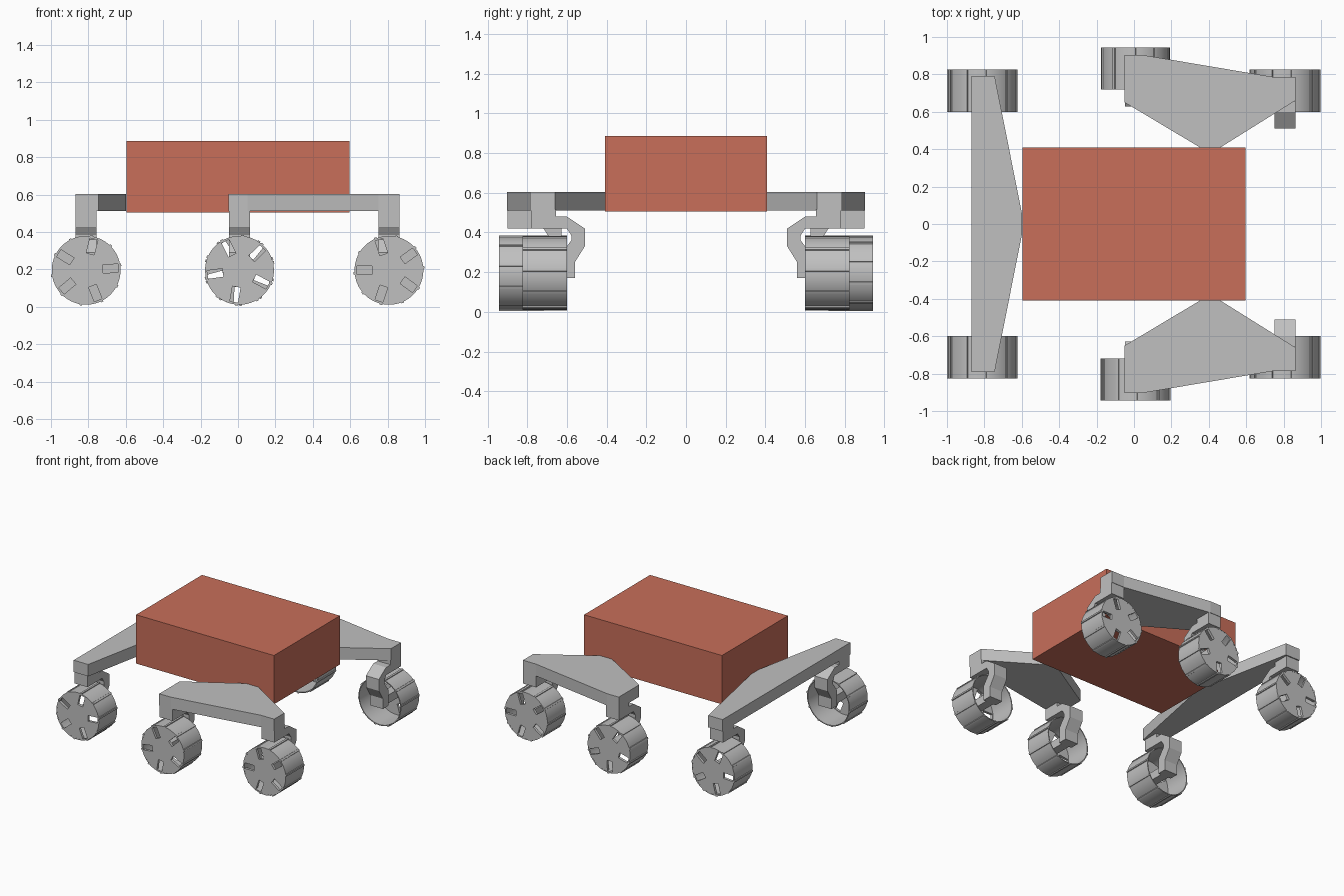
import bpy, bmesh, math
from mathutils import Matrix, Vector

if "Cube" in bpy.data.objects:
    bpy.data.objects.remove(bpy.data.objects["Cube"], do_unlink=True)


def material(name, rgb):
    m = bpy.data.materials.new(name)
    m.use_nodes = True
    m.diffuse_color = (*rgb, 1)
    m.node_tree.nodes["Principled BSDF"].inputs["Base Color"].default_value = (*rgb, 1)
    return m


GREY = material("light grey", (0.53, 0.53, 0.53))
RED = material("brick red", (0.58, 0.158, 0.102))

# Columns say where profile x, profile y and the extrusion point to
ALONG_X = Matrix(((0, 0, 1, 0), (1, 0, 0, 0), (0, 1, 0, 0), (0, 0, 0, 1)))
ALONG_Y = Matrix(((1, 0, 0, 0), (0, 0, -1, 0), (0, 1, 0, 0), (0, 0, 0, 1)))
ALONG_Z = Matrix.Identity(4)


def extrude(name, loops, depth, centre, axis, mat=GREY, smooth=False):
    """Extrude an outline, with further loops as holes, about its centre."""
    cu = bpy.data.curves.new(name, "CURVE")
    cu.dimensions, cu.fill_mode, cu.extrude = "2D", "BOTH", depth / 2
    for loop in loops:
        sp = cu.splines.new("POLY")
        sp.points.add(len(loop) - 1)
        for p, (a, b) in zip(sp.points, loop):
            p.co = (a, b, 0, 1)
        sp.use_cyclic_u = True
    tmp = bpy.data.objects.new(name + "_curve", cu)
    me = bpy.data.meshes.new_from_object(tmp)
    bpy.data.objects.remove(tmp)
    bpy.data.curves.remove(cu)
    me.name = name
    me.transform(Matrix.Translation(centre) @ axis)
    bm = bmesh.new()
    bm.from_mesh(me)
    bmesh.ops.remove_doubles(bm, verts=bm.verts, dist=1e-5)
    bmesh.ops.recalc_face_normals(bm, faces=bm.faces)
    for f in bm.faces:
        f.smooth = smooth
    bm.to_mesh(me)
    bm.free()
    if smooth:
        me.set_sharp_from_angle(angle=math.radians(25))
    me.materials.clear()
    me.materials.append(mat)
    ob = bpy.data.objects.new(name, me)
    bpy.context.collection.objects.link(ob)
    return ob


def box(name, lo, hi, mat=GREY):
    c = [(a + b) / 2 for a, b in zip(lo, hi)]
    w, d = (hi[0] - lo[0]) / 2, (hi[1] - lo[1]) / 2
    return extrude(name, [[(-w, -d), (w, -d), (w, d), (-w, d)]], hi[2] - lo[2], c, ALONG_Z, mat)


def polar(r, deg):
    return (r * math.cos(math.radians(deg)), r * math.sin(math.radians(deg)))


def circle(r, n=60):
    return [polar(r, 360 * i / n) for i in range(n)]


def slot(deg, r0, r1, half):
    d, n = Vector(polar(1, deg)), Vector(polar(1, deg + 90))
    return [tuple(d * r + n * s) for r, s in ((r0, -half), (r1, -half), (r1, half), (r0, half))]


R, R_IN, WHEEL_Z = 0.184, 0.177, 0.195


def wheel(name, x, y_in, y_out, side, deg):
    # Rim with ten low tread ridges
    tread = []
    for k in range(10):
        a = deg + 5 + 36 * k
        tread += [polar(R, a - 2.5), polar(R + 0.006, a - 2), polar(R + 0.006, a + 2), polar(R, a + 2.5)]
        tread += [polar(R, a + 6 * j) for j in range(1, 6)]
    mid = (x, side * (y_in + y_out) / 2, WHEEL_Z)
    extrude(name + "_rim", [tread, circle(R_IN)], y_out - y_in, mid, ALONG_Y, smooth=True)
    # Outer disc with five radial slots
    slots = [slot(deg + 72 * k, 0.09, 0.172, 0.022) for k in range(5)]
    extrude(name + "_disc", [circle(R_IN + 0.003)] + slots, 0.02,
            (x, side * (y_out - 0.0105), WHEEL_Z), ALONG_Y, smooth=True)


# Bent strut from the arm round to the inside of the wheel, as (y, z)
STRUT = [(0.70, 0.48), (0.60, 0.48), (0.51, 0.42), (0.51, 0.33), (0.56, 0.25), (0.56, 0.17),
         (0.63, 0.17), (0.63, 0.29), (0.578, 0.36), (0.578, 0.385), (0.60, 0.42), (0.70, 0.42)]


def leg(name, x, shift, side, deg):
    h = 0.056
    ya, yb = sorted((side * (0.655 + shift), side * (0.782 + shift)))
    box(name + "_mount", (x - h, ya, 0.42), (x + h, yb, 0.515))
    extrude(name + "_strut", [[(side * (y + shift), z) for y, z in STRUT]], 2 * h,
            (x, 0, 0), ALONG_X)
    y0, y1 = sorted((side * (0.60 + shift), side * (0.81 + shift)))
    box(name + "_axle", (x - h * 0.6, y0, 0.17), (x + h * 0.6, y1, 0.235))
    wheel(name + "_wheel", x, 0.6 + shift, 0.825 + shift, side, deg)


# Body
box("body", (-0.597, -0.408, 0.505), (0.597, 0.408, 0.887), RED)

# Rear cross arm
extrude("rear_arm", [[(-0.87, -0.79), (-0.745, -0.79), (-0.598, -0.05), (-0.598, 0.05),
                      (-0.745, 0.79), (-0.87, 0.79)]], 0.093, (0, 0, 0.5575), ALONG_Z)

# Side arms, mirrored
SIDE_ARM = [(-0.05, 0.903), (0.05, 0.903), (0.75, 0.785), (0.863, 0.785),
            (0.863, 0.66), (0.455, 0.405), (0.36, 0.405), (-0.05, 0.65)]
for label, side in (("left", 1), ("right", -1)):
    extrude(label + "_arm", [[(x, side * y) for x, y in SIDE_ARM]], 0.093,
            (0, 0, 0.5575), ALONG_Z)
    turn = 180 if side > 0 else 0
    leg(label + "_front", 0.807, 0, side, 180 + turn)
    leg(label + "_middle", 0.008, 0.118, side, 195 if side > 0 else 188)
    leg(label + "_rear", -0.812, 0, side, 4 + turn)
